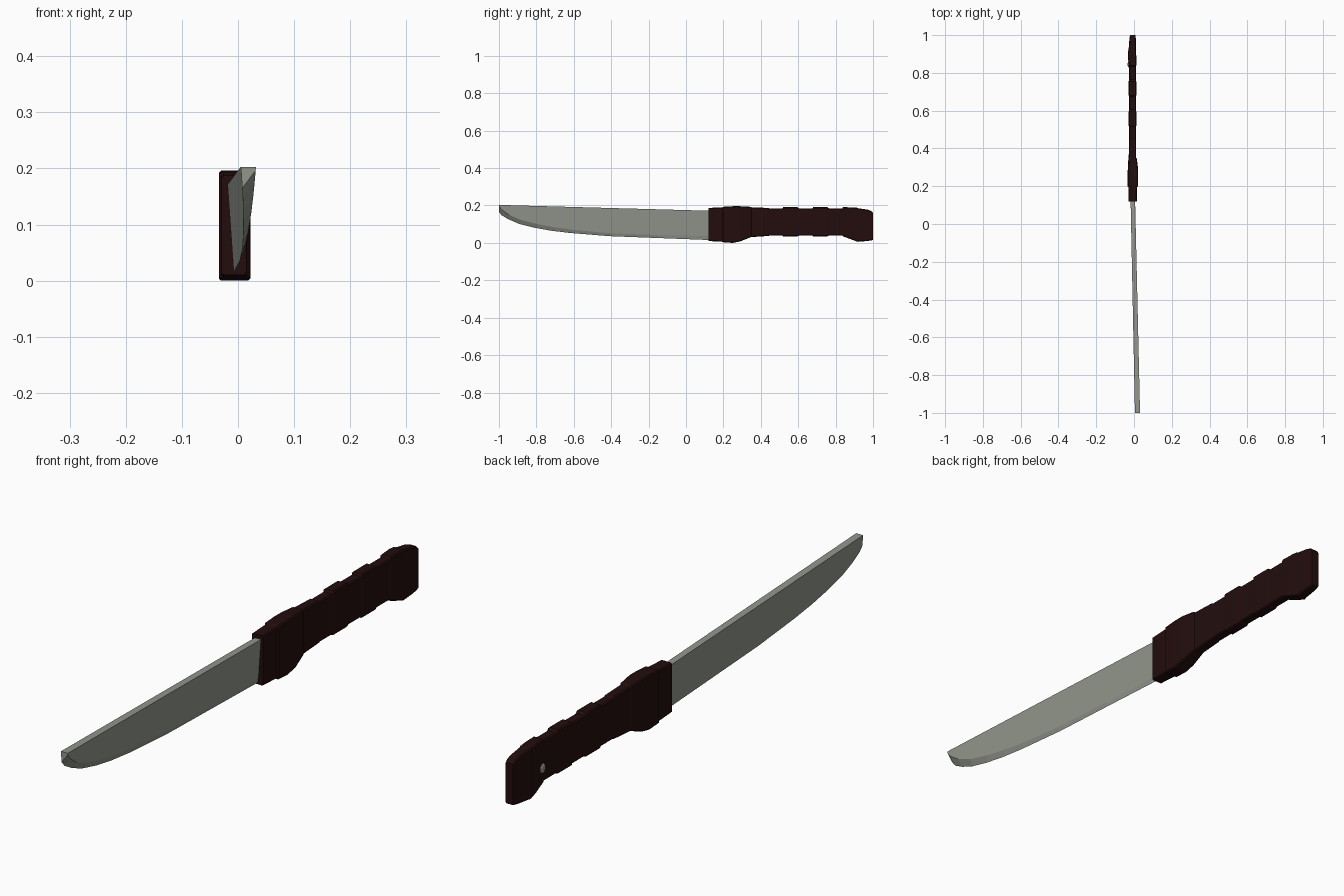
import bpy, bmesh, math
from mathutils import Matrix

if "Cube" in bpy.data.objects:
    bpy.data.objects.remove(bpy.data.objects["Cube"])


def material(name, rgb):
    m = bpy.data.materials.new(name)
    m.diffuse_color = (*rgb, 1)
    m.use_nodes = True
    m.node_tree.nodes["Principled BSDF"].inputs["Base Color"].default_value = m.diffuse_color
    return m


steel = material("grey_steel", (0.29, 0.305, 0.26))
wood = material("dark_brown", (0.017, 0.004, 0.004))


def finish(bm, name, mat):
    bmesh.ops.recalc_face_normals(bm, faces=bm.faces)
    me = bpy.data.meshes.new(name)
    bm.to_mesh(me)
    bm.free()
    ob = bpy.data.objects.new(name, me)
    bpy.context.collection.objects.link(ob)
    me.materials.append(mat)
    return ob


def loft(name, rings, mat):
    """Skin a list of equal-length rings and cap both ends."""
    bm = bmesh.new()
    loops = [[bm.verts.new(p) for p in r] for r in rings]
    n = len(loops[0])
    for a, b in zip(loops, loops[1:]):
        for i in range(n):
            j = (i + 1) % n
            bm.faces.new((a[i], a[j], b[j], b[i]))
    bm.faces.new(loops[0])
    bm.faces.new(loops[-1])
    return finish(bm, name, mat)


# Blade: wedge section, with a bevel ground on the right side only
# (y, z) of the cutting edge on the left face, and of the bevel line on the right face
edge = [(-1, .165), (-.985, .147), (-.945, .124), (-.89, .101), (-.81, .081), (-.72, .065),
        (-.62, .053), (-.41, .036), (-.15, .026), (.16, .014)]
bevel = [(-1, .197), (-.985, .178), (-.945, .149), (-.88, .122), (-.79, .099), (-.70, .083),
         (-.60, .069), (-.40, .051), (-.15, .042), (.16, .035)]
LEAN = 0.07


def spine(y):
    return .172 + (.12 - y) / 1.12 * .031


def blade_point(y, z, right):
    t = (.12 - y) / 1.12
    drop = (spine(y) - z) * LEAN
    return (.006 + .026 * t - drop if right else -.018 + .023 * t + drop, y, z)


rings = []
for (ye, ze), (yb, zb) in zip(edge, bevel):
    rings.append([blade_point(ye, spine(ye), False), blade_point(ye, ze, False),
                  blade_point(yb, zb, True), blade_point(yb, spine(yb), True)])
loft("blade", rings, steel)

# Handle: chamfered box sections with small steps (y, bottom, top, left, right)
sections = [
    (.12, .010, .187, -.029, .015), (.195, .006, .190, -.030, .016),
    (.20, .003, .193, -.034, .021), (.25, .000, .196, -.034, .022),
    (.29, .008, .196, -.033, .022), (.345, .030, .193, -.030, .015),
    (.35, .031, .190, -.028, .011), (.44, .037, .187, -.027, .011)]
# Repeated raised grip bands
for y in (.44, .60, .76):
    sections += [(y + .005, .039, .184, -.026, .010), (y + .075, .039, .184, -.026, .010),
                 (y + .08, .035, .191, -.028, .012)]
    if y < .7:
        sections.append((y + .155, .035, .191, -.028, .012))
# Flared butt
sections += [(.89, .016, .190, -.033, .012), (.915, .007, .188, -.033, .011),
             (.92, .006, .185, -.029, .010), (.97, .010, .178, -.025, .010),
             (.99, .013, .171, -.023, .009), (1.0, .016, .162, -.021, .008)]
C = .004
rings = [[(l + C, y, b), (r - C, y, b), (r, y, b + C), (r, y, t - C),
          (r - C, y, t), (l + C, y, t), (l, y, t - C), (l, y, b + C)]
         for y, b, t, l, r in sections]
loft("handle", rings, wood)

# Rivet on the left side of the butt
bm = bmesh.new()
bmesh.ops.create_uvsphere(bm, u_segments=12, v_segments=8, radius=1,
                          matrix=Matrix.Translation((-.027, .845, .09))
                          @ Matrix.Diagonal((.007, .017, .017, 1)))
finish(bm, "rivet", steel)
